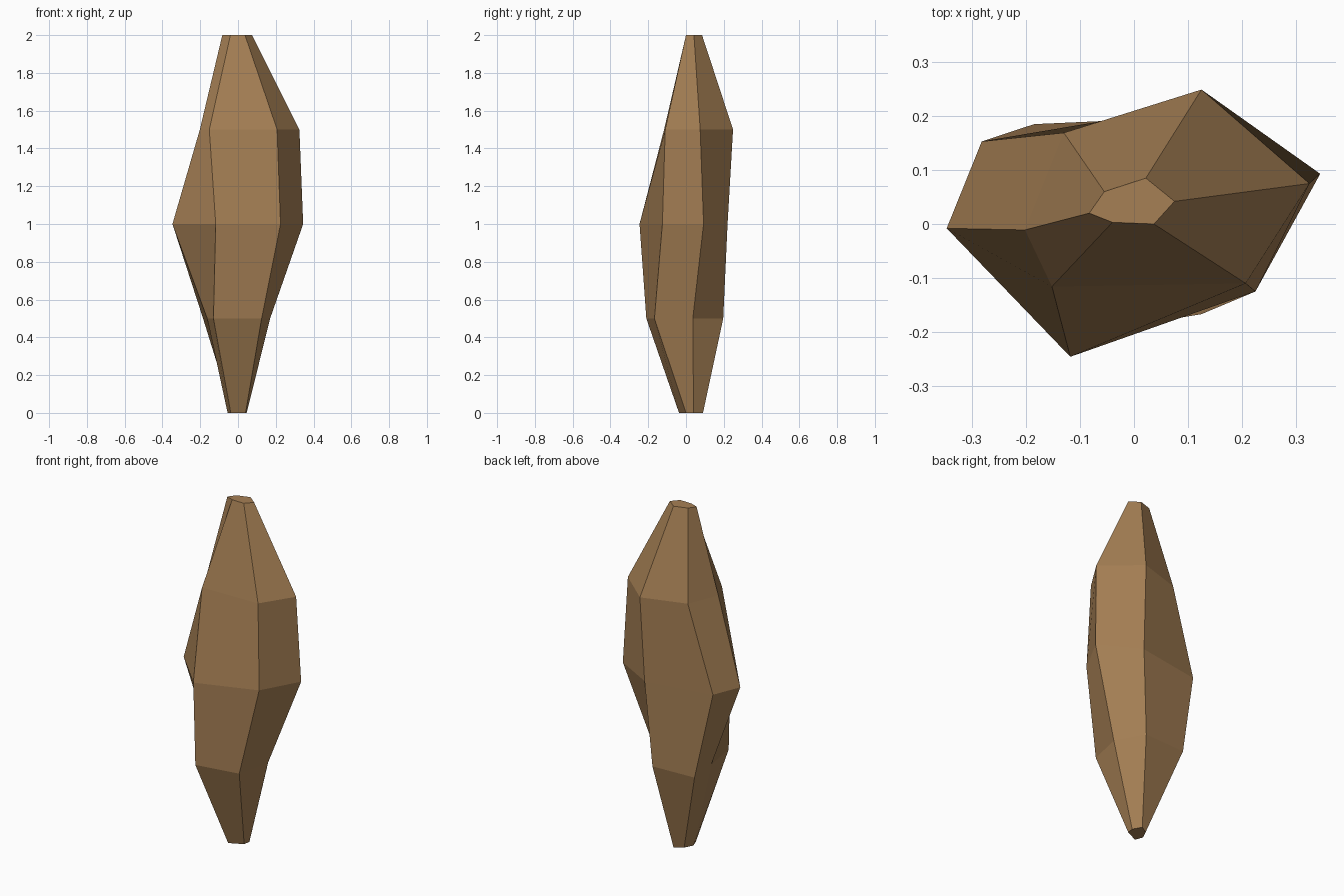
import bpy
import bmesh

if "Cube" in bpy.data.objects:
    bpy.data.objects.remove(bpy.data.objects["Cube"])

# Six-sided irregular cross-sections, counter-clockwise from front left
RINGS = {
    0.0: [(-.038, -.037), (.040, 0), (.046, .04), (.018, .09), (-.03, .06), (-.055, .01)],
    0.5: [(-.13, -.21), (.125, -.167), (.17, .036), (.08, .197), (-.185, .185), (-.163, -.002)],
    1.0: [(-.118, -.246), (.225, -.125), (.345, .093), (.115, .22), (-.282, .153), (-.347, -.008)],
    1.5: [(-.152, -.116), (.207, -.11), (.325, .075), (.125, .249), (-.13, .169), (-.202, -.011)],
    2.0: [(-.04, .003), (.037, 0), (.075, .042), (.022, .085), (-.055, .06), (-.083, .02)],
}

# Rock shard: bridge the rings and cap both ends
bm = bmesh.new()
rings = [[bm.verts.new((x, y, z)) for x, y in pts] for z, pts in RINGS.items()]
for low, high in zip(rings, rings[1:]):
    for i in range(6):
        j = (i + 1) % 6
        bm.faces.new((low[i], low[j], high[j], high[i]))
bm.faces.new(rings[0][::-1])
bm.faces.new(rings[-1])
bmesh.ops.recalc_face_normals(bm, faces=bm.faces)

mesh = bpy.data.meshes.new("rock_shard")
bm.to_mesh(mesh)
bm.free()

# Single flat brown stone colour
stone = bpy.data.materials.new("brown_stone")
stone.diffuse_color = (0.38, 0.215, 0.09, 1)
stone.use_nodes = True
stone.node_tree.nodes["Principled BSDF"].inputs["Base Color"].default_value = stone.diffuse_color
mesh.materials.append(stone)
bpy.context.collection.objects.link(bpy.data.objects.new("rock_shard", mesh))
